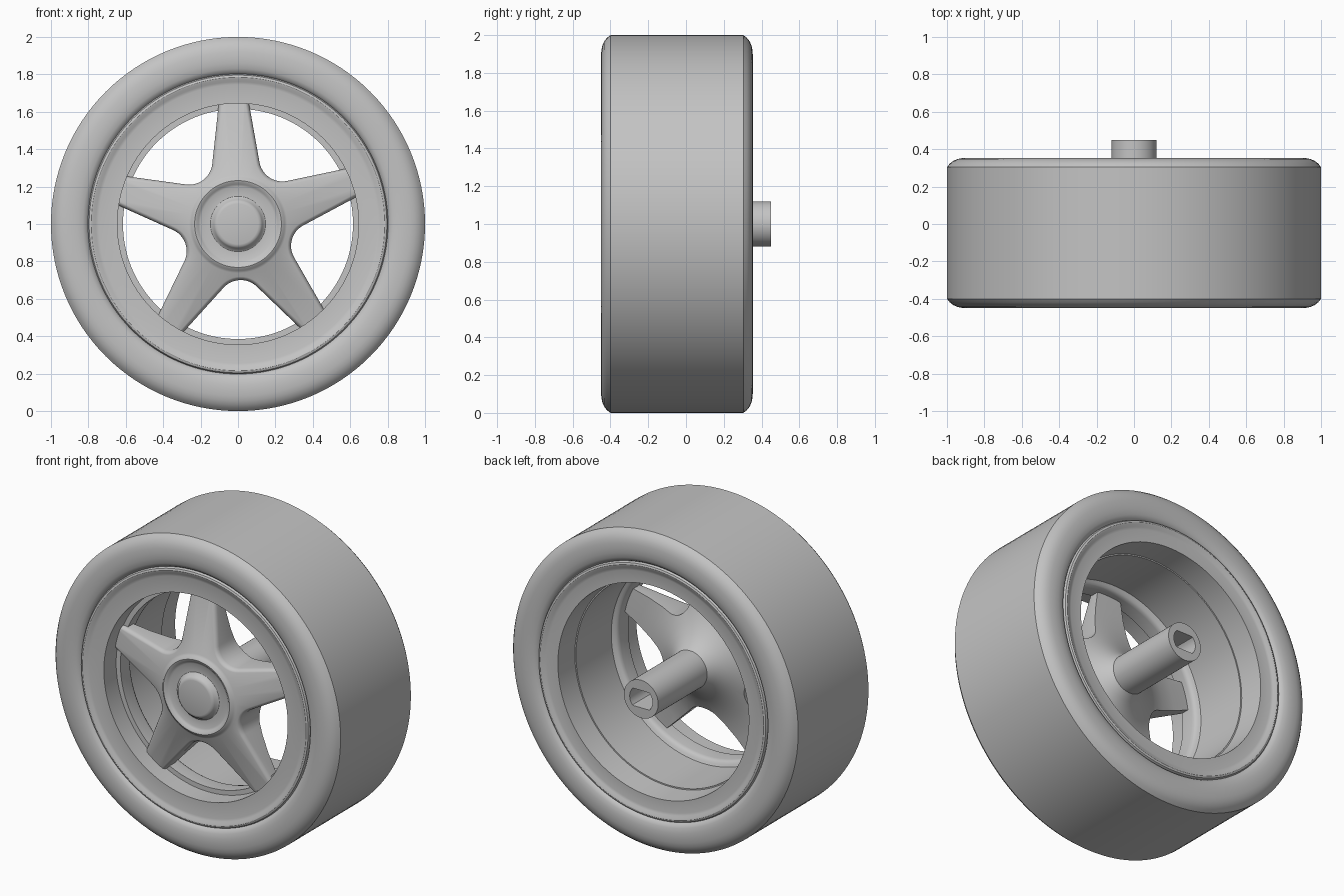
import bpy
import bmesh
from math import cos, sin, tan, atan, pi, radians, hypot

SEGMENTS = 128
MID_Y = -0.048          # centre plane of the tyre
SPOKES = 5
TURN = radians(92)      # direction of the first spoke

default = bpy.data.objects.get("Cube")
if default:
    bpy.data.objects.remove(default, do_unlink=True)

grey = bpy.data.materials.new("plain_grey")
grey.use_nodes = True
COLOUR = (0.55, 0.55, 0.55, 1)
grey.diffuse_color = COLOUR
grey.node_tree.nodes["Principled BSDF"].inputs["Base Color"].default_value = COLOUR


def skin(name, rings, closed):
    """Solid through matching rings of points, joined end to end or capped."""
    bm = bmesh.new()
    loops = [[bm.verts.new(p) for p in ring] for ring in rings]
    pairs = list(zip(loops, loops[1:]))
    if closed:
        pairs.append((loops[-1], loops[0]))
    else:
        bm.faces.new(loops[0])
        bm.faces.new(loops[-1])
    for a, b in pairs:
        for i in range(len(a)):
            j = (i + 1) % len(a)
            bm.faces.new((a[i], a[j], b[j], b[i]))
    bmesh.ops.recalc_face_normals(bm, faces=bm.faces)
    mesh = bpy.data.meshes.new(name)
    bm.to_mesh(mesh)
    bm.free()
    mesh.materials.append(grey)
    obj = bpy.data.objects.new(name, mesh)
    bpy.context.collection.objects.link(obj)
    return obj


def lathe(name, profile, closed):
    """Spin (radius, y) points around the axle."""
    angles = [2 * pi * i / SEGMENTS for i in range(SEGMENTS)]
    return skin(name, [[(r * cos(a), y, 1 + r * sin(a)) for a in angles] for r, y in profile], closed)


def mirrored(profile):
    return [(r, 2 * MID_Y - y) for r, y in reversed(profile)]


def cut(obj, cutter, operation):
    mod = obj.modifiers.new(operation, "BOOLEAN")
    mod.object = cutter
    mod.operation = operation
    mod.solver = "EXACT"
    bpy.context.view_layer.objects.active = obj
    bpy.ops.object.modifier_apply(modifier=mod.name)
    bpy.data.objects.remove(cutter, do_unlink=True)


def smooth(obj):
    bpy.ops.object.select_all(action="DESELECT")
    obj.select_set(True)
    bpy.context.view_layer.objects.active = obj
    bpy.ops.object.shade_smooth_by_angle(angle=radians(32))


# Tyre: one rounded sidewall, mirrored to the back
wall = [(0.79, -0.40), (0.803, -0.422), (0.812, -0.434), (0.83, -0.443), (0.86, -0.449),
        (0.89, -0.45), (0.92, -0.448), (0.945, -0.443), (0.967, -0.433), (0.985, -0.419), (1.0, -0.40)]
tyre = lathe("tyre", wall + mirrored(wall), True)

# Rim: raised lip and flat ring at both sides, stepped barrel inside
lip = [(0.803, -0.39), (0.802, -0.424), (0.796, -0.434), (0.785, -0.438),
       (0.773, -0.435), (0.76, -0.427), (0.745, -0.423)]
barrel = [(0.645, -0.423), (0.645, -0.30), (0.615, -0.30), (0.615, -0.22), (0.618, -0.205),
          (0.626, -0.193), (0.638, -0.187), (0.65, -0.18), (0.653, 0.17), (0.661, 0.17), (0.67, 0.327)]
rim = lathe("rim", lip + barrel + mirrored(lip), True)

# Hub: cap, shallow dished ring, sloping spoke face, flared back and axle tube
hub_profile = [(0.108, -0.432), (0.12, -0.429), (0.129, -0.42), (0.136, -0.406), (0.148, -0.398),
               (0.20, -0.398), (0.212, -0.404), (0.222, -0.413), (0.232, -0.416), (0.241, -0.412),
               (0.25, -0.402), (0.262, -0.395), (0.67, -0.318), (0.67, -0.25),
               (0.50, -0.24), (0.40, -0.222), (0.32, -0.195), (0.25, -0.16), (0.19, -0.118),
               (0.15, -0.08), (0.12, -0.04), (0.12, 0.45)]
star = lathe("hub_and_spokes", hub_profile, False)


def star_outline(inset):
    """Outline of tapering spokes joined by rounded valleys."""
    base, taper, tip, fillet = 0.173 - inset, 0.143, 0.655, 0.124 + inset
    half = pi / SPOKES
    lean = atan(taper)
    meet = base / (tan(half) + taper)
    centre = meet / cos(half) + fillet / sin(half + lean)
    sweep = pi / 2 - half - lean
    points = []
    for k in range(SPOKES):
        spoke = TURN + k * 2 * half
        side = base - taper * tip
        for s in (-side, side):
            a = spoke + atan(s / tip)
            points.append((hypot(tip, s) * cos(a), hypot(tip, s) * sin(a)))
        valley = spoke + half
        for i in range(13):
            a = valley + pi + sweep * (1 - i / 6)
            points.append((centre * cos(valley) + fillet * cos(a),
                           centre * sin(valley) + fillet * sin(a)))
    return points


def face_y(x, z):
    return -0.395 + 0.189 * (max(hypot(x, z), 0.262) - 0.262)


# Star-shaped cutter whose front edge is rounded along the spoke face
rings = [[(x, 0.6, 1 + z) for x, z in star_outline(0)]]
for inset, depth in ((0, 0.026), (0.004, 0.012), (0.012, 0.003), (0.024, -0.002)):
    rings.append([(x, face_y(x, z) + depth, 1 + z) for x, z in star_outline(inset)])
rings.append([(x, -0.6, 1 + z) for x, z in star_outline(0.024)])
cut(star, skin("star_cutter", rings, False), "INTERSECT")

# Axle socket with two flats
socket = []
for i in range(48):
    a = 2 * pi * (i + 0.5) / 48
    socket.append((0.08 * cos(a), max(-0.055, min(0.055, 0.08 * sin(a)))))
cut(star, skin("socket_cutter", [[(x, y, 1 + z) for x, z in socket] for y in (0.05, 0.6)], False), "DIFFERENCE")

for part in (tyre, rim, star):
    smooth(part)
